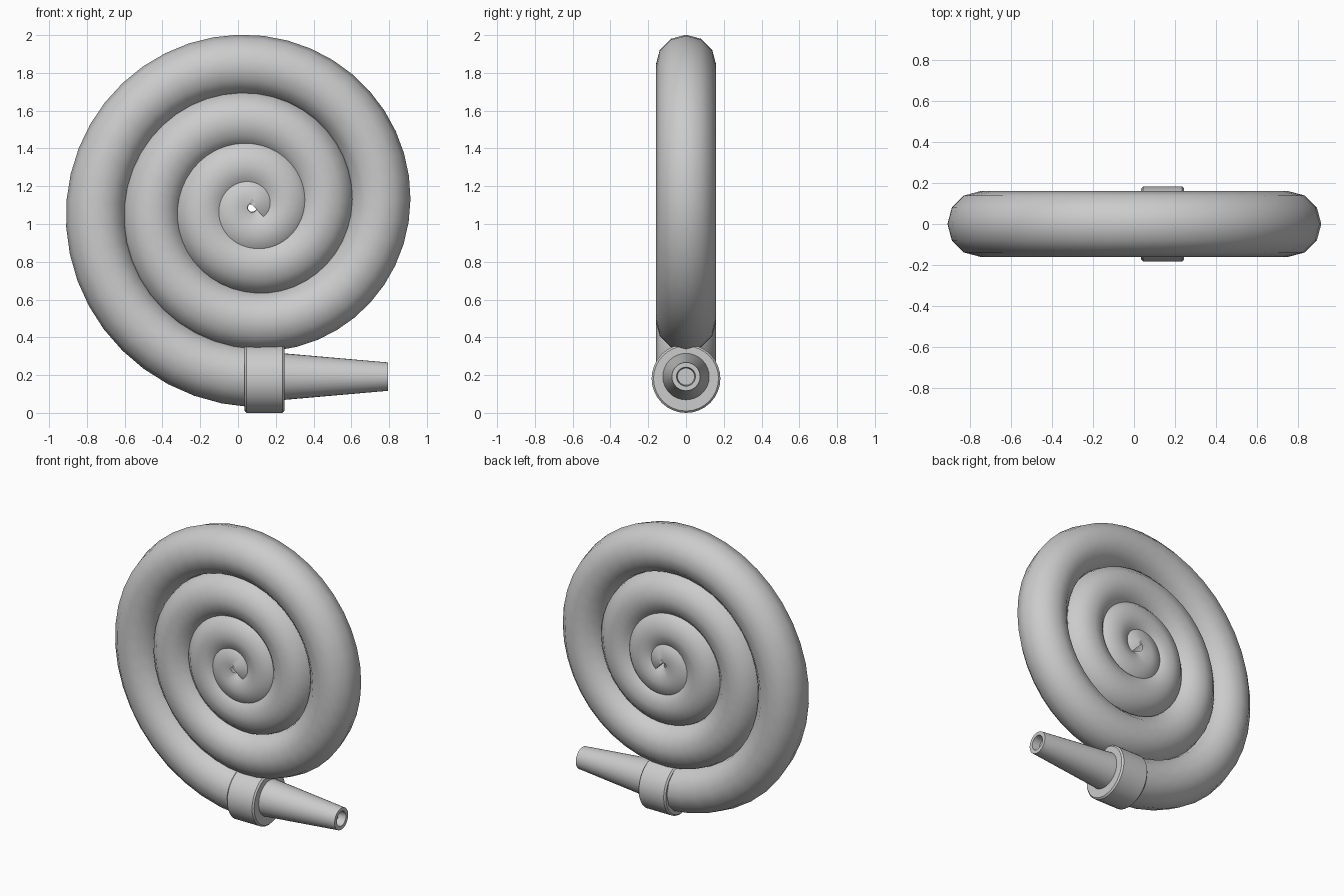
import bpy, bmesh, math
from mathutils import Vector

cube = bpy.data.objects.get("Cube")
if cube:
    bpy.data.objects.remove(cube)

grey = bpy.data.materials.new("plain grey")
grey.use_nodes = True
grey.diffuse_color = (0.6, 0.6, 0.6, 1)
grey.node_tree.nodes["Principled BSDF"].inputs["Base Color"].default_value = (0.6, 0.6, 0.6, 1)

CENTRE = Vector((0.075, 0, 1.09))
TUBE_RADIUS = 0.16


def ring(bm, centre, side, radius, sides):
    """Circle of vertices spanned by the side direction and the y axis."""
    verts = []
    for i in range(sides):
        a = math.tau * i / sides
        offset = side * math.cos(a) + Vector((0, math.sin(a), 0))
        verts.append(bm.verts.new(centre + offset * radius))
    return verts


def skin(name, rings_data, sides, angle):
    """Join rings of (centre, side, radius) into a capped, smooth tube."""
    bm = bmesh.new()
    rings = [ring(bm, c, s, r, sides) for c, s, r in rings_data]
    for a, b in zip(rings, rings[1:]):
        for i in range(sides):
            j = (i + 1) % sides
            bm.faces.new((a[i], a[j], b[j], b[i]))
    bm.faces.new(rings[0][::-1])
    bm.faces.new(rings[-1])
    bmesh.ops.recalc_face_normals(bm, faces=bm.faces)
    mesh = bpy.data.meshes.new(name)
    bm.to_mesh(mesh)
    bm.free()
    mesh.materials.append(grey)
    obj = bpy.data.objects.new(name, mesh)
    bpy.context.collection.objects.link(obj)
    bpy.ops.object.select_all(action='DESELECT')
    obj.select_set(True)
    bpy.context.view_layer.objects.active = obj
    bpy.ops.object.shade_smooth_by_angle(angle=math.radians(angle))
    return obj


def lathe_x(name, profile, z, sides=32):
    """Turn an (x, radius) profile about a horizontal axis at height z."""
    up = Vector((0, 0, 1))
    return skin(name, [(Vector((x, 0, z)), up, r) for x, r in profile], sides, 35)


def spiral_point(t):
    """Hose centre line after t turns from the far left, winding inwards."""
    radius = max(0.825 - 0.297 * t, 0.174 * (3.5 - t))
    a = math.pi - math.tau * t
    return CENTRE + radius * Vector((math.cos(a), 0, math.sin(a)))


# Coiled hose, its outer end running straight into the collar
path = [Vector((0.14, 0, 0.187))]
steps = 160
path += [spiral_point(-0.25 + 3.7 * i / steps) for i in range(steps + 1)]
hose = []
for i, p in enumerate(path):
    tangent = (path[min(i + 1, len(path) - 1)] - path[max(i - 1, 0)]).normalized()
    hose.append((p, tangent.cross(Vector((0, 1, 0))), TUBE_RADIUS))
skin("coiled_hose", hose, 12, 60)

# Collar with softened rims
lathe_x("collar", [(0.035, 0.172), (0.045, 0.182), (0.235, 0.182), (0.245, 0.172)], 0.182)

# Tapered nozzle with a recessed bore
lathe_x("nozzle", [(0.2, 0.127), (0.795, 0.075), (0.795, 0.05), (0.74, 0.045)], 0.192)
